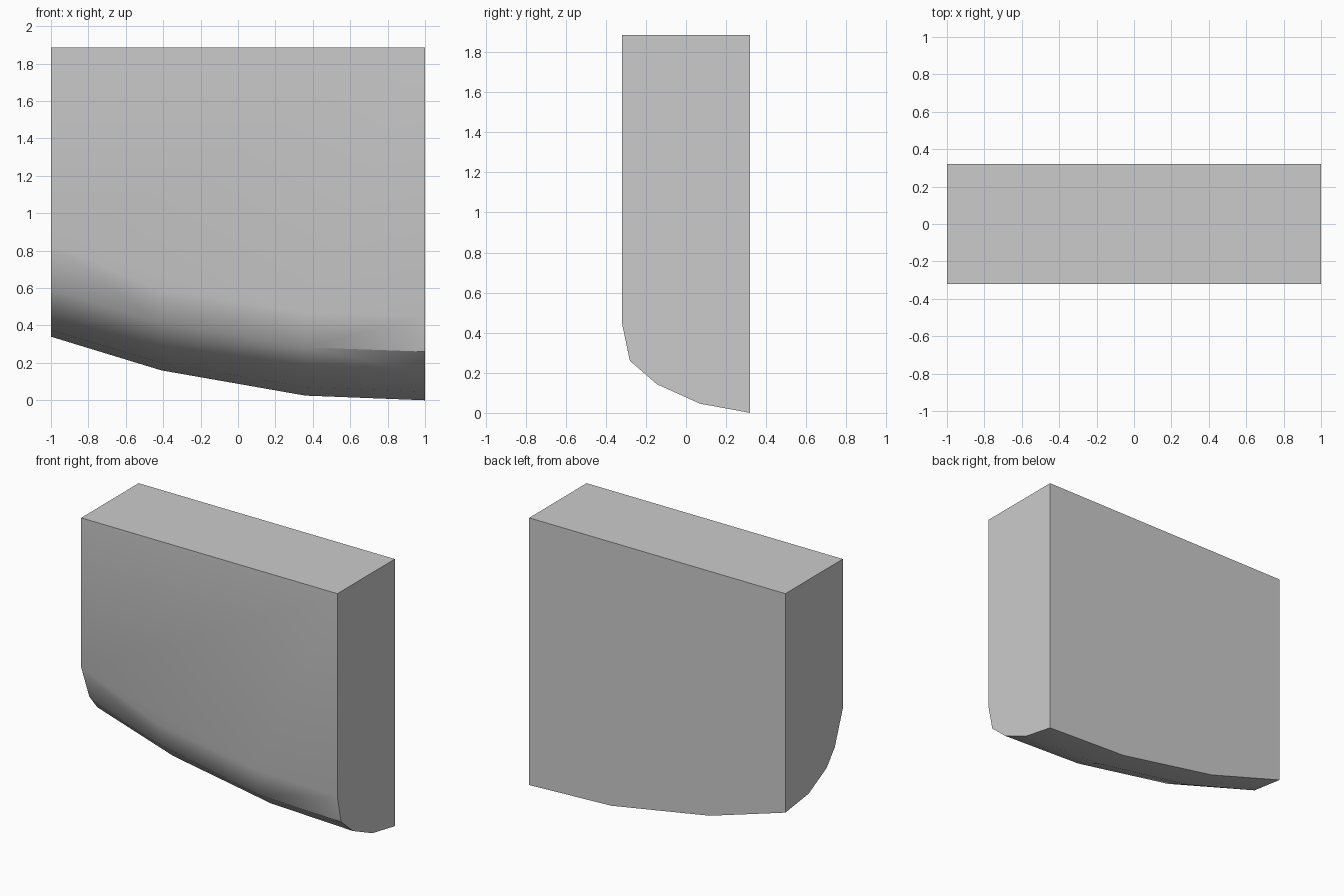
import bpy
import bmesh
import math

cube = bpy.data.objects.get("Cube")
if cube:
    bpy.data.objects.remove(cube, do_unlink=True)

FRONT, BACK, TOP = -0.32, 0.32, 1.885

# Cross-sections along x: (y, z) from the front face round the belly to the back
sections = {
    -1.0: [(FRONT, 0.83), (-0.23, 0.59), (-0.14, 0.48), (0.06, 0.375), (BACK, 0.34)],
    -0.41: [(FRONT, 0.59), (-0.265, 0.415), (-0.14, 0.295), (0.06, 0.2), (BACK, 0.16)],
    0.36: [(FRONT, 0.47), (-0.285, 0.283), (-0.15, 0.17), (0.07, 0.07), (BACK, 0.025)],
    1.0: [(FRONT, 0.45), (-0.28, 0.26), (-0.145, 0.143), (0.07, 0.046), (BACK, 0.0)],
}

# Solid block wrapped around the sections and the flat top
bm = bmesh.new()
for x, profile in sections.items():
    for y, z in profile:
        bm.verts.new((x, y, z))
for x in (-1, 1):
    for y in (FRONT, BACK):
        bm.verts.new((x, y, TOP))
hull = bmesh.ops.convex_hull(bm, input=bm.verts[:])
loose = [v for v in bm.verts if not v.link_faces]
bmesh.ops.delete(bm, geom=loose, context='VERTS')
bmesh.ops.recalc_face_normals(bm, faces=bm.faces[:])
bmesh.ops.dissolve_limit(bm, angle_limit=math.radians(0.2),
                         verts=bm.verts[:], edges=bm.edges[:])

mesh = bpy.data.meshes.new("curved_block")
bm.to_mesh(mesh)
bm.free()
block = bpy.data.objects.new("curved_block", mesh)
bpy.context.collection.objects.link(block)

# Plain grey finish
grey = bpy.data.materials.new("light_grey")
grey.use_nodes = True
colour = (0.6, 0.6, 0.6, 1.0)
grey.diffuse_color = colour
grey.node_tree.nodes["Principled BSDF"].inputs["Base Color"].default_value = colour
mesh.materials.append(grey)

# Smooth belly, crisp outer edges
bpy.ops.object.select_all(action='DESELECT')
block.select_set(True)
bpy.context.view_layer.objects.active = block
bpy.ops.object.shade_smooth_by_angle(angle=math.radians(30))
